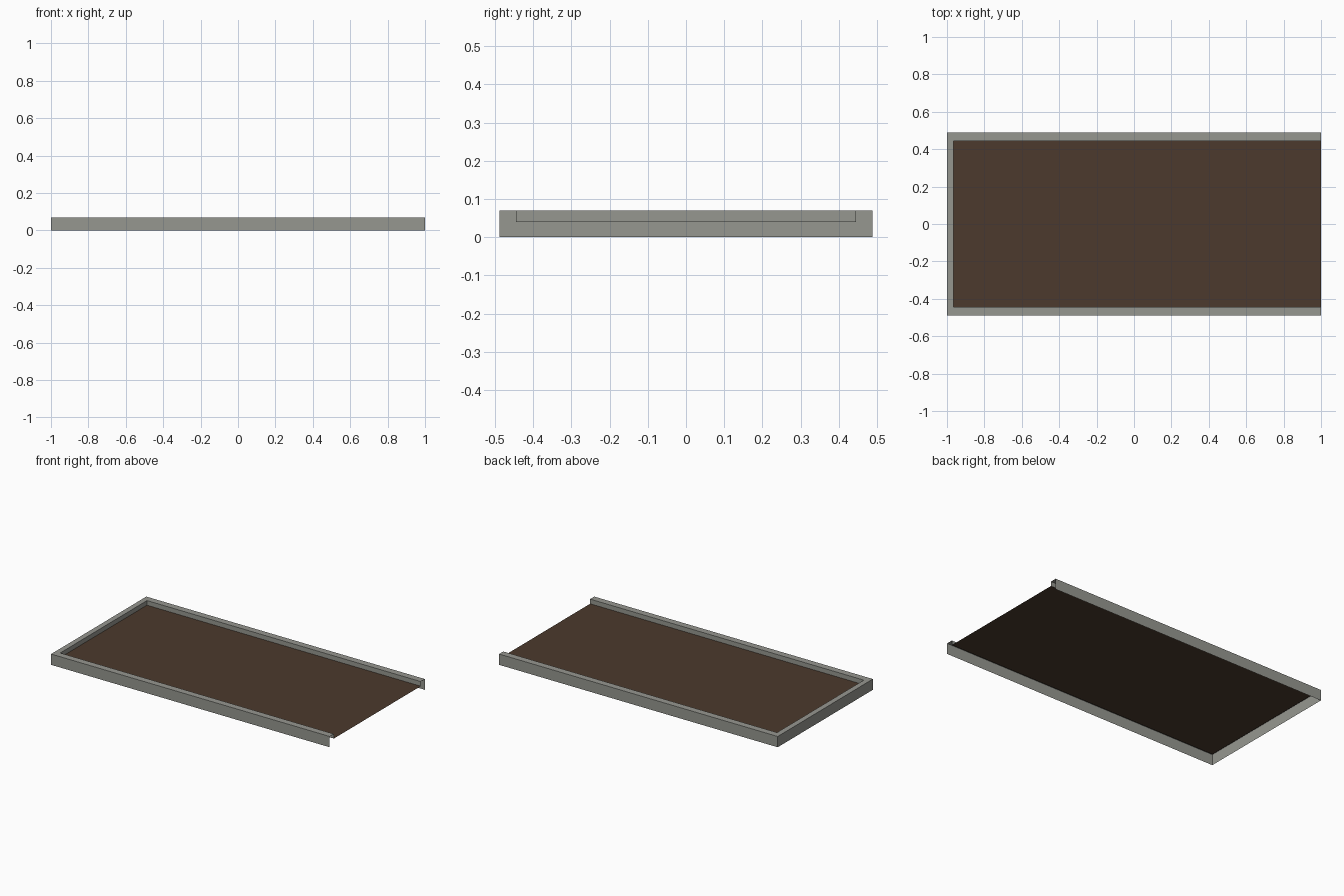
import bpy

if "Cube" in bpy.data.objects:
    bpy.data.objects.remove(bpy.data.objects["Cube"])

# Open-shell tray: thin sheet rim on three sides, open at the right end
HALF_X, HALF_Y = 1.0, 0.488
RIM_X, RIM_Y = 0.035, 0.043
TOP, FLOOR = 0.07, 0.04


def material(name, rgb):
    m = bpy.data.materials.new(name)
    m.diffuse_color = (*rgb, 1.0)
    m.use_nodes = True
    m.node_tree.nodes["Principled BSDF"].inputs["Base Color"].default_value = m.diffuse_color
    return m


def add_mesh(name, verts, faces, mat):
    me = bpy.data.meshes.new(name)
    me.from_pydata(verts, [], faces)
    me.materials.append(mat)
    ob = bpy.data.objects.new(name, me)
    bpy.context.collection.objects.link(ob)
    return ob


grey = material("stone grey", (0.305, 0.309, 0.279))
brown = material("dark brown", (0.072, 0.042, 0.026))

# Rim: outer wall, flat top and short inner wall swept round a U path
profile = [(0, 0), (0, TOP), (1, TOP), (1, FLOOR)]  # (inset, height)
verts, faces = [], []
for inset, z in profile:
    x, y = HALF_X - inset * RIM_X, HALF_Y - inset * RIM_Y
    verts += [(HALF_X, -y, z), (-x, -y, z), (-x, y, z), (HALF_X, y, z)]
for i in range(len(profile) - 1):
    for j in range(3):
        a, b = 4 * i + j, 4 * (i + 1) + j
        faces.append((a, b, b + 1, a + 1))
add_mesh("tray_rim", verts, faces, grey)

# Floor sheet, raised above the ground
x, y = HALF_X - RIM_X, HALF_Y - RIM_Y
add_mesh("tray_floor",
         [(-x, -y, FLOOR), (HALF_X, -y, FLOOR), (HALF_X, y, FLOOR), (-x, y, FLOOR)],
         [(0, 1, 2, 3)], brown)
